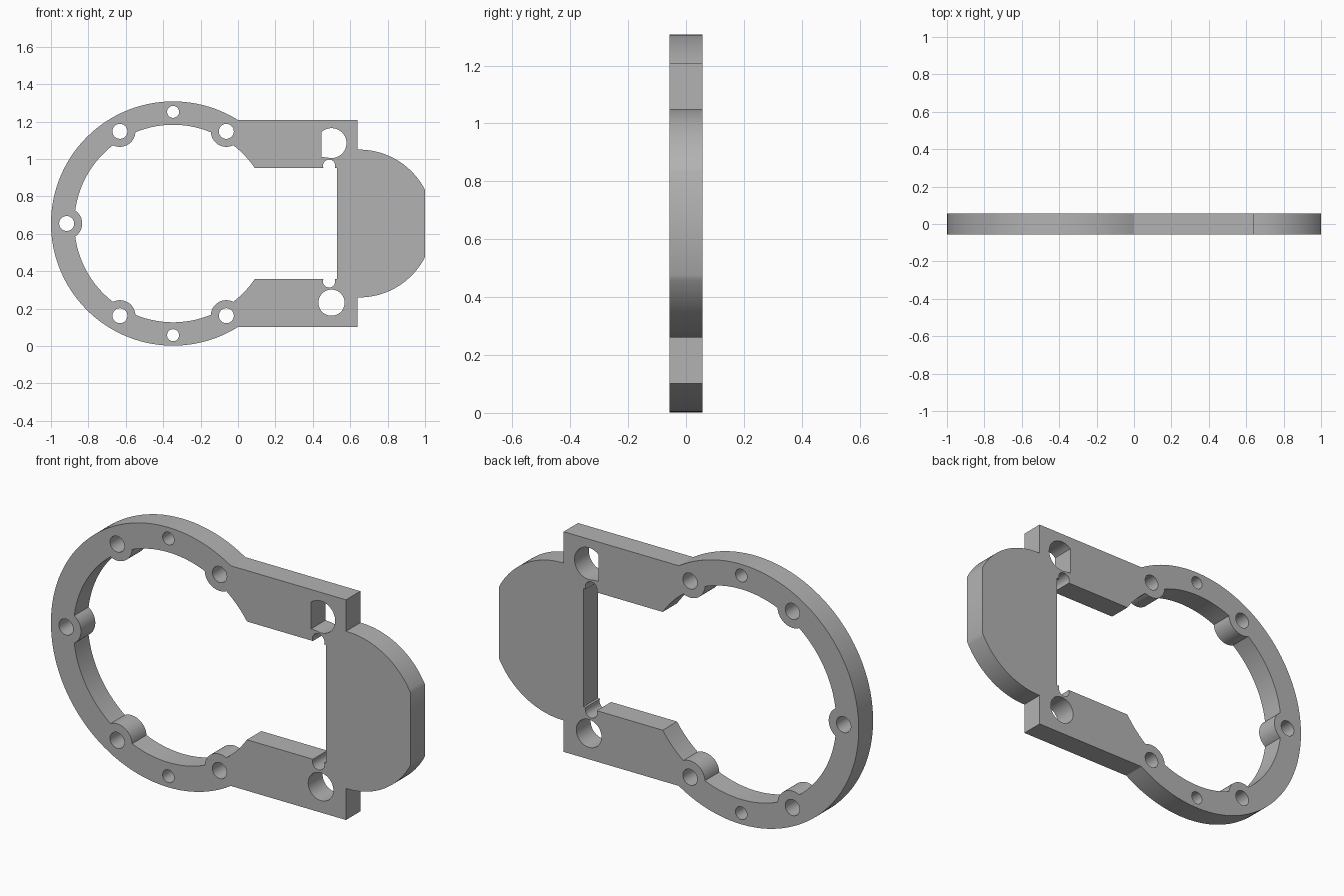
import bpy, bmesh
from math import sin, cos, asin, acos, sqrt, radians, degrees, pi

old = bpy.data.objects.get("Cube")
if old:
    bpy.data.objects.remove(old, do_unlink=True)

HALF = 0.057                    # half thickness of the plate
CX, CZ = -0.347, 0.655          # ring centre
R_OUT, R_IN = 0.653, 0.528
R_BOLT, R_BOSS = 0.569, 0.083


def arc(cx, cz, r, a0, a1, step=4):
    """Points along an arc, angles in degrees."""
    n = max(2, int(abs(a1 - a0) / step) + 1)
    return [(cx + r * cos(radians(a0 + (a1 - a0) * i / n)),
             cz + r * sin(radians(a0 + (a1 - a0) * i / n))) for i in range(n + 1)]


def circle(cx, cz, r):
    return arc(cx, cz, r, 0, 360, 8)[:-1]


def flip(points):
    """Mirror about the horizontal centre line, reversed."""
    return [(x, 2 * CZ - z) for x, z in reversed(points)]


def outer_outline():
    # ring, square shoulders, then the rounded end lobe with a flat tip
    box = 0.553
    a = degrees(asin(box / R_OUT))
    ring = arc(CX, CZ, R_OUT, a, 360 - a, 3)
    lobe_r, lobe_x, tip = 0.395, 0.648, 1.0
    b = degrees(acos((tip - lobe_x) / lobe_r))
    lobe = arc(lobe_x, CZ, lobe_r, -90, -b, 3)
    lower = [(0.64, CZ - box), (0.64, CZ - lobe_r)] + lobe
    return ring + lower + flip(lower)


def inner_outline():
    # ring bore interrupted by five screw bosses
    half = 0.297
    start = degrees(asin(half / R_IN))
    da = degrees(acos((R_BOLT**2 + R_IN**2 - R_BOSS**2) / (2 * R_BOLT * R_IN)))
    db = degrees(acos((R_BOLT**2 + R_BOSS**2 - R_IN**2) / (2 * R_BOLT * R_BOSS)))
    pts, a = [], start
    for t in range(60, 301, 60):
        pts += arc(CX, CZ, R_IN, a, t - da, 3)
        bx, bz = CX + R_BOLT * cos(radians(t)), CZ + R_BOLT * sin(radians(t))
        pts += arc(bx, bz, R_BOSS, t + 180 + db, t + 180 - db, 8)[1:-1]
        a = t + da
    pts += arc(CX, CZ, R_IN, a, 360 - start, 3)
    # straight slot with a round relief at each corner
    r, rise = 0.033, 0.012
    e = degrees(asin(rise / r))
    relief = arc(0.487, CZ - half - rise + 0.024, r, 180 + e, 360 - e, 10)
    relief = [(x, z - 0.012) for x, z in arc(0.487, CZ - half, r, 180 - e, 360 + e, 10)]
    lower = relief + [(0.53, CZ - half)]
    return pts + lower + flip(lower)


def flat_sided_hole():
    # round hole with a flat on one side and a square lower corner
    x, z, r, flat = 0.5, 1.085, 0.08, 0.447
    a = degrees(acos((flat - x) / r))
    return arc(x, z, r, -105, a, 8) + [(flat, z - 0.074)]


loops = [outer_outline(), inner_outline(), flat_sided_hole(), circle(0.5, 0.232, 0.07)]
for t in range(60, 301, 60):
    loops.append(circle(CX + R_BOLT * cos(radians(t)), CZ + R_BOLT * sin(radians(t)), 0.04))
for s in (1, -1):
    loops.append(circle(CX, CZ + s * 0.597, 0.032))

# fill the profile and extrude it to full thickness
bm = bmesh.new()
edges = []
for loop in loops:
    vs = [bm.verts.new((x, -HALF, z)) for x, z in loop]
    edges += [bm.edges.new((vs[i - 1], vs[i])) for i in range(len(vs))]
bmesh.ops.triangle_fill(bm, edges=edges, use_beauty=True, use_dissolve=False, normal=(0, -1, 0))
ext = bmesh.ops.extrude_face_region(bm, geom=bm.faces[:], use_keep_orig=True)
moved = [g for g in ext["geom"] if isinstance(g, bmesh.types.BMVert)]
bmesh.ops.translate(bm, verts=moved, vec=(0, 2 * HALF, 0))
bmesh.ops.remove_doubles(bm, verts=bm.verts[:], dist=0.0002)
bmesh.ops.recalc_face_normals(bm, faces=bm.faces[:])
mesh = bpy.data.meshes.new("gasket_plate")
bm.to_mesh(mesh)
bm.free()

plate = bpy.data.objects.new("gasket_plate", mesh)
bpy.context.collection.objects.link(plate)

# plain grey material
grey = bpy.data.materials.new("plain grey")
grey.use_nodes = True
colour = (0.45, 0.45, 0.45, 1)
grey.diffuse_color = colour
grey.node_tree.nodes["Principled BSDF"].inputs["Base Color"].default_value = colour
mesh.materials.append(grey)

bpy.ops.object.select_all(action="DESELECT")
plate.select_set(True)
bpy.context.view_layer.objects.active = plate
bpy.ops.object.shade_smooth_by_angle(angle=radians(30))
